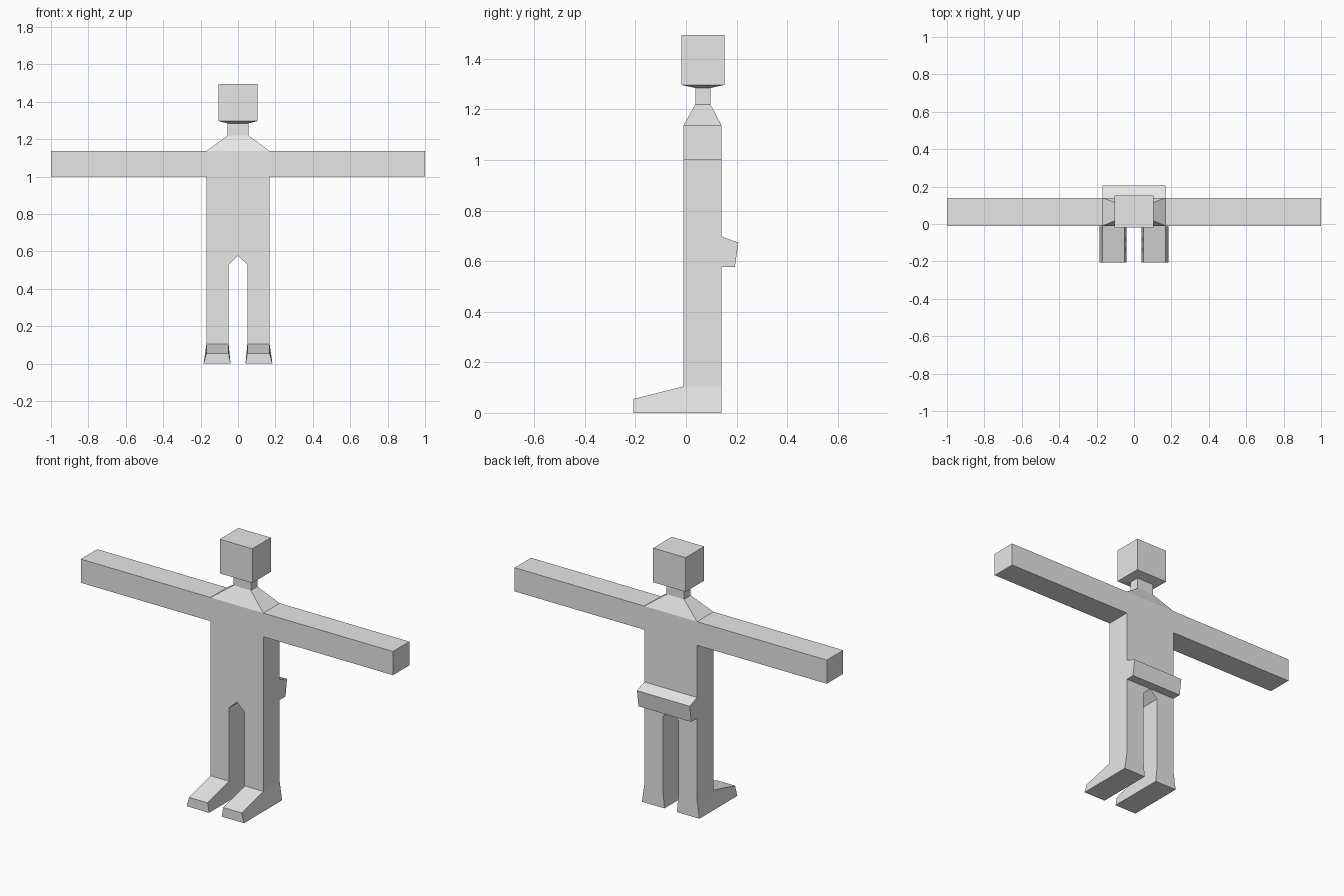
import bpy

if "Cube" in bpy.data.objects:
    bpy.data.objects.remove(bpy.data.objects["Cube"])

grey = bpy.data.materials.new("light_grey")
grey.diffuse_color = (0.8, 0.8, 0.8, 1)
grey.use_nodes = True
grey.node_tree.nodes["Principled BSDF"].inputs["Base Color"].default_value = grey.diffuse_color

Y0, Y1 = -0.01, 0.14      # front and back of the body
W = 0.169                 # half width of the torso


def make(name, verts, faces):
    mesh = bpy.data.meshes.new(name)
    mesh.from_pydata(verts, [], faces)
    mesh.materials.append(grey)
    obj = bpy.data.objects.new(name, mesh)
    bpy.context.collection.objects.link(obj)
    return obj


def loft(name, rings, cap_start=True, cap_end=True):
    """Join equal-length closed rings with quads, optionally capping the ends."""
    n = len(rings[0])
    verts = [p for ring in rings for p in ring]
    faces = [(r * n + i, r * n + (i + 1) % n, (r + 1) * n + (i + 1) % n, (r + 1) * n + i)
             for r in range(len(rings) - 1) for i in range(n)]
    if cap_start:
        faces.append(tuple(reversed(range(n))))
    if cap_end:
        faces.append(tuple(range(len(verts) - n, len(verts))))
    return make(name, verts, faces)


def rect(x0, x1, y0, y1, z):
    return [(x0, y0, z), (x1, y0, z), (x1, y1, z), (x0, y1, z)]


# Torso, arms and legs: one front outline given depth
half = [(0.05, 0.53), (0.05, 0.105), (W, 0.105), (W, 1.0), (1.0, 1.0), (1.0, 1.137), (W, 1.137)]
outline = [(0, 0.577)] + half + [(-x, z) for x, z in reversed(half)]
outline.reverse()
loft("body", [[(x, y, z) for x, z in outline] for y in (Y1, Y0)])

# Sloped shoulders, neck and boxy head stacked as rectangles
loft("shoulders_neck_head", [
    rect(-W, W, Y0, Y1, 1.137),
    rect(-0.056, 0.056, 0.037, 0.097, 1.22),
    rect(-0.056, 0.056, 0.037, 0.097, 1.285),
    rect(-0.104, 0.104, -0.018, 0.152, 1.297),
    rect(-0.104, 0.104, -0.018, 0.152, 1.495),
], cap_start=False)

# Wedge feet, flared towards the sole
for side, s in (("left", 1), ("right", -1)):
    inner = [(0.05, Y1, 0.105), (0.05, Y0, 0.105), (0.05, -0.207, 0.055),
             (0.04, -0.207, 0), (0.04, Y1, 0)]
    outer = [(W, Y1, 0.105), (W, Y0, 0.105), (W, -0.207, 0.055),
             (0.184, -0.207, 0), (0.184, Y1, 0)]
    rings = [[(s * x, y, z) for x, y, z in ring] for ring in (inner, outer)]
    loft(side + "_foot", rings if s > 0 else rings[::-1])

# Raised block across the back of the hips
hip = [(Y1, 0.577), (0.193, 0.577), (0.207, 0.673), (Y1, 0.698)]
loft("hip_block", [[(x, y, z) for y, z in hip] for x in (-W, W)])
